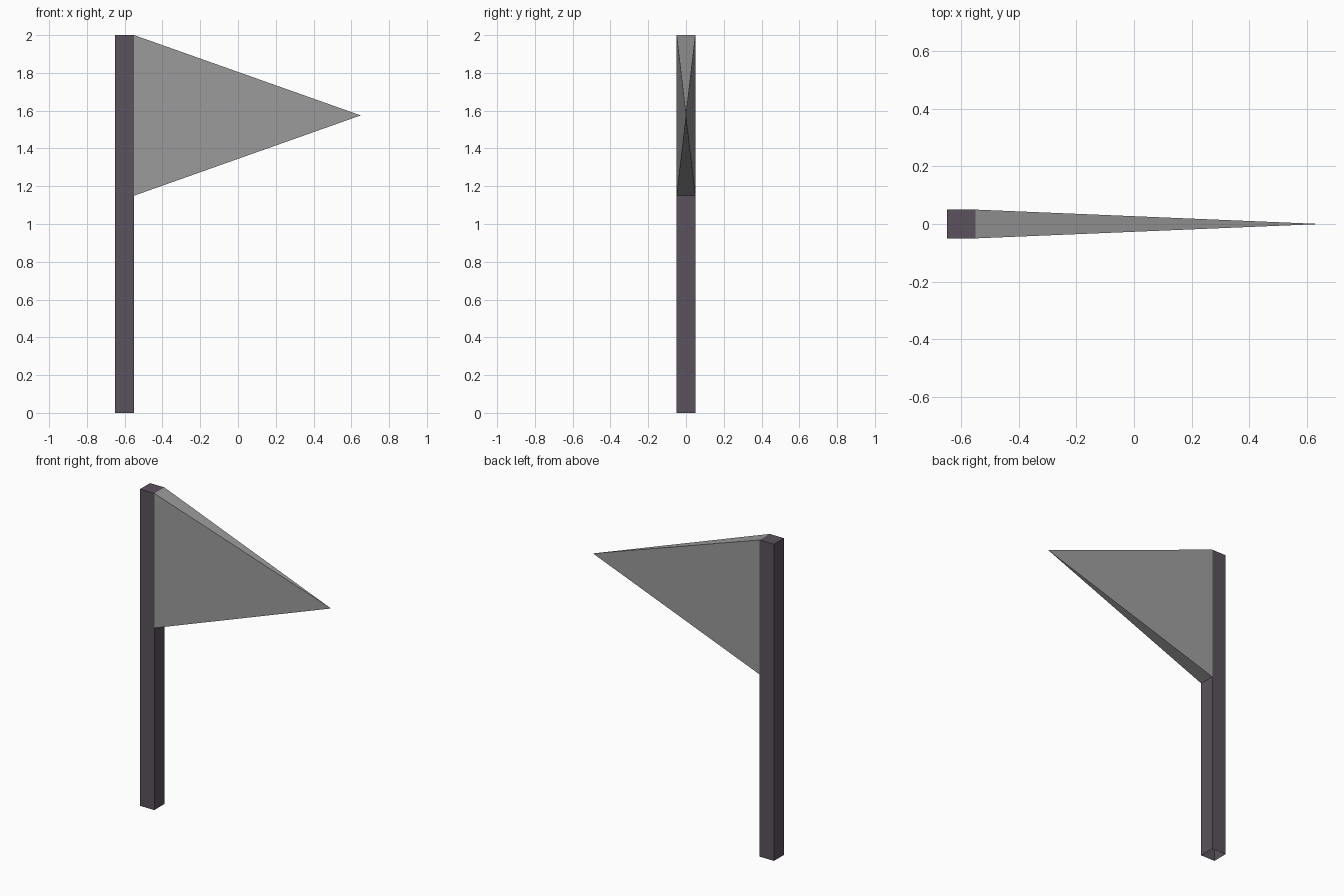
import bpy, bmesh
from mathutils import Vector

if "Cube" in bpy.data.objects:
    bpy.data.objects.remove(bpy.data.objects["Cube"])


def material(name, rgb):
    m = bpy.data.materials.new(name)
    m.diffuse_color = (*rgb, 1.0)
    m.use_nodes = True
    m.node_tree.nodes["Principled BSDF"].inputs["Base Color"].default_value = m.diffuse_color
    return m


def make_object(name, bm, mat):
    bmesh.ops.recalc_face_normals(bm, faces=bm.faces)
    mesh = bpy.data.meshes.new(name)
    bm.to_mesh(mesh)
    bm.free()
    mesh.materials.append(mat)
    obj = bpy.data.objects.new(name, mesh)
    bpy.context.collection.objects.link(obj)
    return obj


pole_paint = material("dark purple grey", (0.105, 0.085, 0.11))
flag_cloth = material("mid grey", (0.33, 0.33, 0.33))

HALF = 0.05      # half thickness of the pole
POLE_X = -0.60   # centre of the pole
FLAG_LOW = 1.15  # lower edge of the flag at the pole

# square pole, open at the foot
bm = bmesh.new()
bmesh.ops.create_cube(bm, size=1.0)
for v in bm.verts:
    v.co = Vector((POLE_X + v.co.x * 2 * HALF, v.co.y * 2 * HALF, v.co.z * 2 + 1))
foot = [f for f in bm.faces if f.calc_center_median().z < 0.01]
bmesh.ops.delete(bm, geom=foot, context='FACES_ONLY')
make_object("flag_pole", bm, pole_paint)

# pennant: the pole's side drawn out to a point
bm = bmesh.new()
x = POLE_X + HALF
base = [bm.verts.new((x, y, z)) for y, z in
        ((-HALF, FLAG_LOW), (HALF, FLAG_LOW), (HALF, 2), (-HALF, 2))]
tip = bm.verts.new((0.65, 0, (FLAG_LOW + 2) / 2))
for i in range(4):
    bm.faces.new((base[i], base[(i + 1) % 4], tip))
make_object("pennant", bm, flag_cloth)
